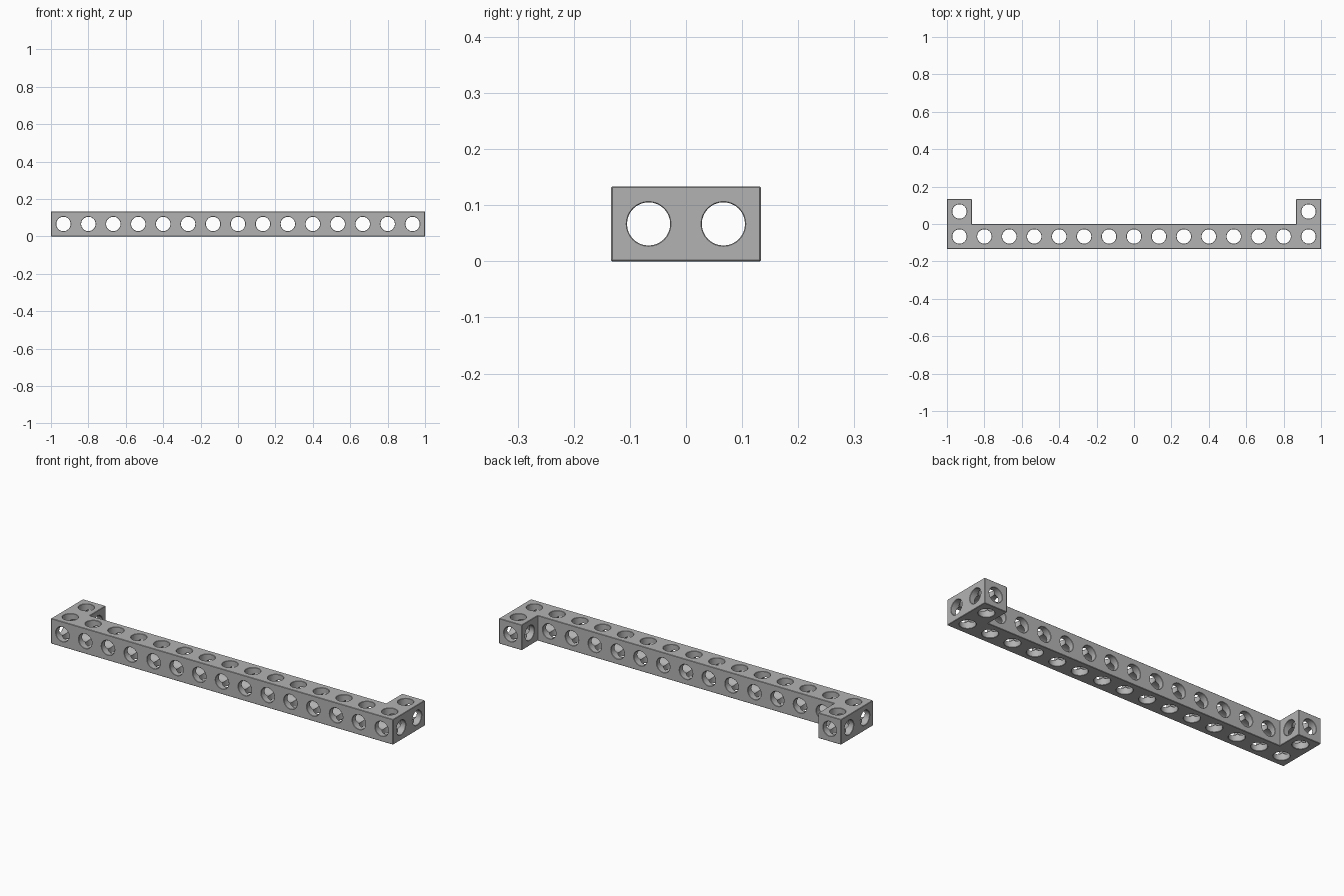
import bpy
import bmesh
from math import sin, cos, pi
from mathutils import Vector

if "Cube" in bpy.data.objects:
    bpy.data.objects.remove(bpy.data.objects["Cube"], do_unlink=True)

COUNT = 15               # cells along the beam
PITCH = 2 / COUNT        # cell size
HALF = PITCH / 2
BORE = 0.0385            # hole radius
LIP = 0.0015             # chamfer at each hole mouth
EDGE = 0.002             # chamfer on the outer edges
SIDES = 32
ANGLES = [2 * pi * k / SIDES for k in range(SIDES)]

# Cells: one straight row, plus one cell behind each end
cells = {(i, 0, 0) for i in range(COUNT)} | {(0, 1, 0), (COUNT - 1, 1, 0)}


def reach(a):
    return max(abs(cos(a)), abs(sin(a)))


def add_bore(bm, centre, axis, sign, is_open):
    """Tube from the crossing of the three bores out to one cell side."""
    def ring(radius, depth):
        verts = []
        for a in ANGLES:
            p = Vector((0, 0, 0))
            p[axis] = sign * depth(a)
            p[(axis + 1) % 3] = radius(a) * cos(a)
            p[(axis + 2) % 3] = radius(a) * sin(a)
            verts.append(bm.verts.new(centre + p))
        return verts

    rings = [ring(lambda a: BORE, lambda a: BORE * reach(a))]
    if is_open:
        # Chamfered mouth and the square outer plate around it
        rings.append(ring(lambda a: BORE, lambda a: HALF - LIP))
        rings.append(ring(lambda a: BORE + LIP, lambda a: HALF))
        rings.append(ring(lambda a: HALF / reach(a), lambda a: HALF))
    else:
        rings.append(ring(lambda a: BORE, lambda a: HALF))
    for inner, outer in zip(rings, rings[1:]):
        for k in range(SIDES):
            n = (k + 1) % SIDES
            bm.faces.new((inner[k], inner[n], outer[n], outer[k]))


def is_flat(face):
    return max(abs(c) for c in face.normal) > 0.999


# Perforated beam with its two end tabs
bm = bmesh.new()
for cell in sorted(cells):
    centre = Vector(((cell[0] - (COUNT - 1) / 2) * PITCH,
                     (cell[1] - 0.5) * PITCH, HALF))
    for axis in range(3):
        for sign in (-1, 1):
            neighbour = list(cell)
            neighbour[axis] += sign
            add_bore(bm, centre, axis, sign, tuple(neighbour) not in cells)
bmesh.ops.remove_doubles(bm, verts=bm.verts, dist=0.00005)
bmesh.ops.recalc_face_normals(bm, faces=bm.faces)
bm.normal_update()

# Small chamfer on the convex outer edges
outer_edges = [e for e in bm.edges if len(e.link_faces) == 2
               and all(is_flat(f) for f in e.link_faces)
               and e.calc_face_angle_signed() > 1]
bmesh.ops.bevel(bm, geom=outer_edges, offset=EDGE, offset_type='OFFSET',
                segments=1, profile=0.5, affect='EDGES')

mesh = bpy.data.meshes.new("perforated_beam")
bm.to_mesh(mesh)
bm.free()
beam = bpy.data.objects.new("perforated_beam", mesh)
bpy.context.collection.objects.link(beam)

# Plain grey finish
grey = bpy.data.materials.new("mid_grey")
grey.use_nodes = True
colour = (0.45, 0.45, 0.45, 1)
grey.diffuse_color = colour
grey.node_tree.nodes["Principled BSDF"].inputs["Base Color"].default_value = colour
mesh.materials.append(grey)

bpy.ops.object.select_all(action='DESELECT')
beam.select_set(True)
bpy.context.view_layer.objects.active = beam
bpy.ops.object.shade_smooth_by_angle(angle=pi / 6)
